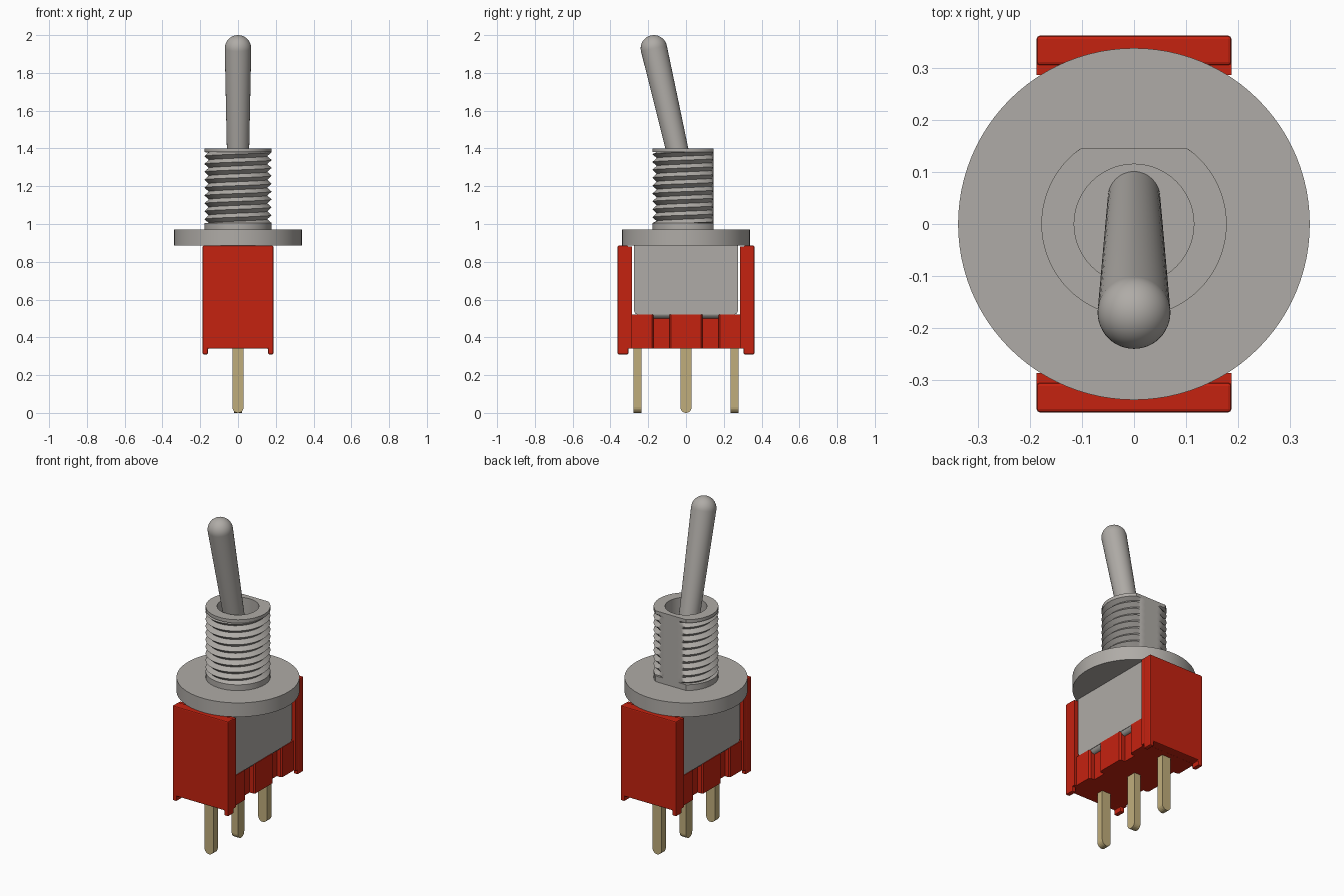
import bpy, bmesh, math
from mathutils import Matrix

cube = bpy.data.objects.get("Cube")
if cube:
    bpy.data.objects.remove(cube, do_unlink=True)


def material(name, rgb):
    m = bpy.data.materials.new(name)
    m.use_nodes = True
    m.diffuse_color = (*rgb, 1)
    bsdf = next(n for n in m.node_tree.nodes if n.type == 'BSDF_PRINCIPLED')
    bsdf.inputs["Base Color"].default_value = (*rgb, 1)
    return m


RED = material("red plastic", (0.56, 0.016, 0.005))
STEEL = material("grey metal", (0.43, 0.41, 0.385))
GOLD = material("gold pin", (0.53, 0.42, 0.20))


def finish(name, bm, mat, smooth=False, bevel=0):
    """Turn a bmesh into an object with one material."""
    me = bpy.data.meshes.new(name)
    bm.to_mesh(me)
    bm.free()
    me.materials.append(mat)
    ob = bpy.data.objects.new(name, me)
    bpy.context.collection.objects.link(ob)
    if bevel:
        mod = ob.modifiers.new("bevel", 'BEVEL')
        mod.width, mod.segments, mod.limit_method = bevel, 2, 'ANGLE'
    if smooth:
        bpy.ops.object.select_all(action='DESELECT')
        ob.select_set(True)
        bpy.context.view_layer.objects.active = ob
        bpy.ops.object.shade_smooth_by_angle(angle=math.radians(30))
    return ob


def prism(name, pts, axis, lo, hi, mat, bevel=0, smooth=False):
    """Extrude a 2D outline along an axis from lo to hi."""
    place = {'x': lambda a, b, h: (h, a, b),
             'y': lambda a, b, h: (a, h, b),
             'z': lambda a, b, h: (a, b, h)}[axis]
    bm = bmesh.new()
    ends = [[bm.verts.new(place(a, b, h)) for a, b in pts] for h in (lo, hi)]
    bm.faces.new(ends[0])
    bm.faces.new(ends[1])
    n = len(pts)
    for i in range(n):
        j = (i + 1) % n
        bm.faces.new((ends[0][i], ends[0][j], ends[1][j], ends[1][i]))
    bmesh.ops.recalc_face_normals(bm, faces=bm.faces)
    return finish(name, bm, mat, smooth, bevel)


def rect(a0, a1, b0, b1):
    return [(a0, b0), (a1, b0), (a1, b1), (a0, b1)]


def lathe(profile, steps=72):
    """Spin (radius, z) points about z."""
    bm = bmesh.new()
    vs = [bm.verts.new((r, 0, z)) for r, z in profile]
    es = [bm.edges.new(p) for p in zip(vs, vs[1:])]
    bmesh.ops.spin(bm, geom=vs + es, cent=(0, 0, 0), axis=(0, 0, 1),
                   angle=2 * math.pi, steps=steps, use_duplicate=False)
    bmesh.ops.remove_doubles(bm, verts=bm.verts, dist=1e-5)
    bmesh.ops.recalc_face_normals(bm, faces=bm.faces)
    return bm


def flatten(bm, y):
    """Press everything behind y into one flat."""
    for v in bm.verts:
        v.co.y = min(v.co.y, y)


# Mounting washer
finish("washer", lathe([(0, .885), (.338, .885), (.338, .97), (0, .97)], 96), STEEL, True)

# Hollow bushing with a flat along its back
bush = lathe([(0, .975), (.115, .975), (.115, 1.4), (.178, 1.4), (.178, 1.38),
              (.155, 1.38), (.155, 1.005), (.178, 1.005), (.178, .965), (0, .965)])
flatten(bush, .145)
finish("bushing", bush, STEEL, True)

# Helical thread: a crest line and a root line joined into a strip
N, PITCH, TURNS, Z0, Z1 = 72, .0417, 11, 1.005, 1.38
bm = bmesh.new()
crest, root = [], []
for i in range(N * TURNS + 1):
    t = 2 * math.pi * i / N
    z = Z0 - PITCH + PITCH * i / N
    for row, r, h in ((crest, .178, z), (root, .155, z + PITCH / 2)):
        row.append(bm.verts.new((r * math.cos(t), r * math.sin(t), max(Z0, min(Z1, h)))))
for i in range(N * TURNS):
    bm.faces.new((crest[i], crest[i + 1], root[i + 1], root[i]))
    if i + N < N * TURNS:
        bm.faces.new((root[i], root[i + 1], crest[i + N + 1], crest[i + N]))
flatten(bm, .1455)
bmesh.ops.dissolve_degenerate(bm, dist=1e-5, edges=bm.edges)
finish("thread", bm, STEEL, True)

# Tapered lever with a domed tip, leaning to the front
L, R = 1.0055, .07
dome = [(R * math.cos(a), L + R * math.sin(a)) for a in [math.pi / 2 * k / 10 for k in range(10)]]
bm = lathe([(0, -.02), (.05, 0)] + dome + [(0, L + R)], 48)
lever = finish("lever", bm, STEEL, True)
lever.data.transform(Matrix.Translation((0, .055, .95)) @ Matrix.Rotation(math.atan2(.225, .98), 4, 'X'))

# Metal cover with rounded lower corners
cover = [(-.275, .885), (-.275, .54), (-.269, .526), (-.255, .52),
         (.255, .52), (.269, .526), (.275, .54), (.275, .885)]
prism("cover", cover, 'x', -.17, .17, STEEL)

# Crimped tabs of the cover, bent inwards in the slots
for sx, side in ((-1, "right"), (1, "left")):
    for sy, end in ((-1, "front"), (1, "back")):
        tab = [(sx * .138 + .032 * math.cos(a), .532 + .032 * math.sin(a))
               for a in [2 * math.pi * k / 24 for k in range(24)]]
        prism(f"tab_{side}_{end}", tab, 'y', sy * .13 - .045, sy * .13 + .045, STEEL, smooth=True)

# Lower housing: outline with two slots on each side
half = [(.174, -.29), (.174, -.18), (.165, -.172), (.14, -.172), (.14, -.088), (.165, -.088),
        (.174, -.08), (.174, .08), (.165, .088), (.14, .088), (.14, .172), (.165, .172),
        (.174, .18), (.174, .29)]
prism("lower_housing", half + [(-x, y) for x, y in reversed(half)], 'z', .34, .521, RED)

# End plates with small feet at their corners
plate = [(-.187, .31), (-.16, .31), (-.16, .34), (.16, .34), (.16, .31),
         (.187, .31), (.187, .885), (-.187, .885)]
for s, end in ((-1, "front"), (1, "back")):
    lo, hi = sorted((s * .305, s * .362))
    prism(f"{end}_plate", plate, 'y', lo, hi, RED, bevel=.006)
    lo, hi = sorted((s * .286, s * .31))
    prism(f"{end}_plate_lip", rect(-.187, .187, .34, .88), 'y', lo, hi, RED)

# Terminal pins with rounded ends; the middle one is turned a quarter
pin = [(.03 * math.cos(a), .03 + .03 * math.sin(a))
       for a in [math.pi + math.pi * k / 10 for k in range(11)]] + [(.03, .36), (-.03, .36)]
prism("front_pin", pin, 'y', -.278, -.236, GOLD)
prism("middle_pin", pin, 'x', -.021, .021, GOLD)
prism("back_pin", pin, 'y', .236, .278, GOLD)
